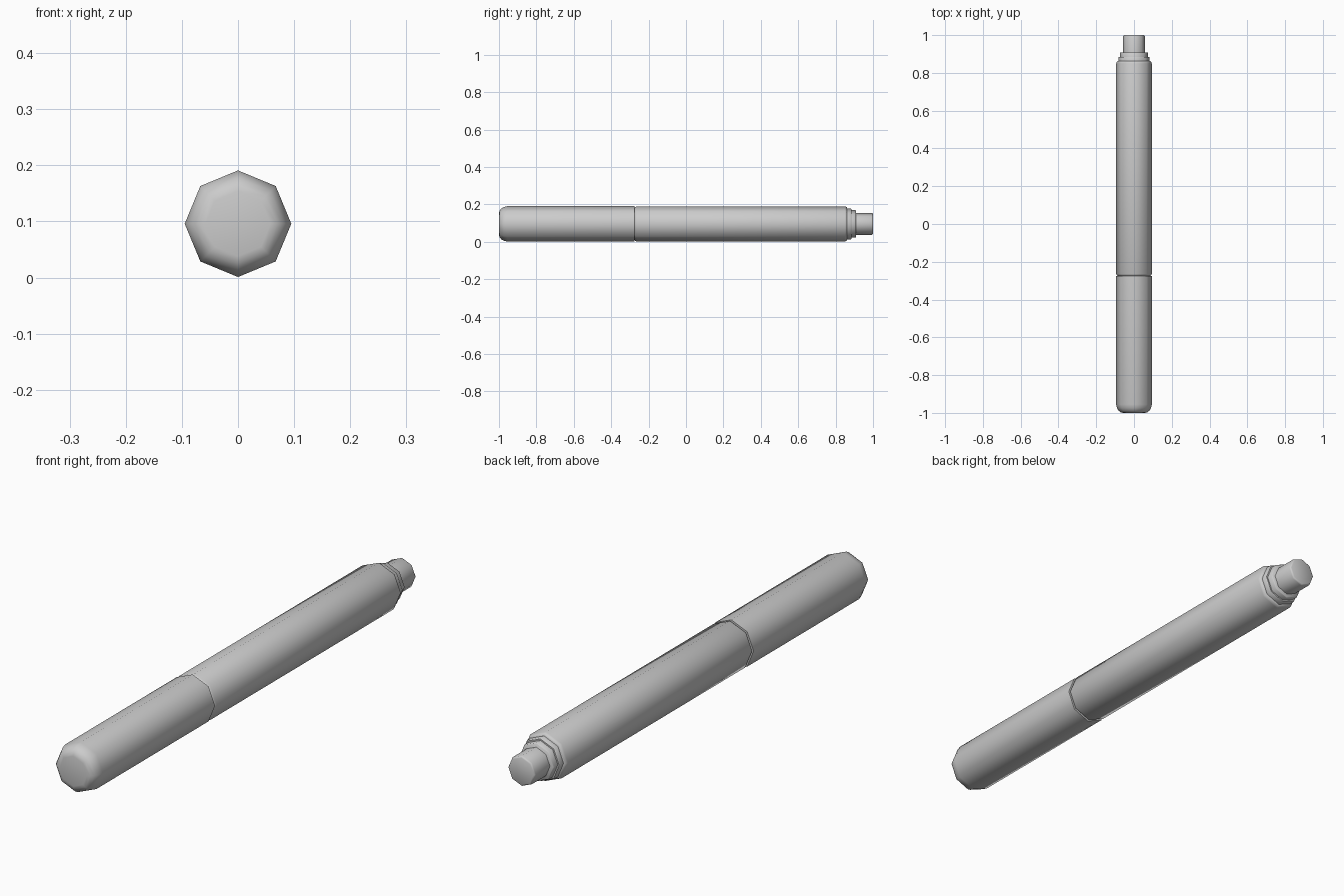
import bpy, bmesh
from math import sin, cos, pi, radians

if "Cube" in bpy.data.objects:
    bpy.data.objects.remove(bpy.data.objects["Cube"])

SIDES = 8
AXIS_Z = 0.096


def lathe(name, profile):
    """Eight-sided body around the y axis from (y, radius) points, capped at both ends."""
    bm = bmesh.new()
    rings = [[bm.verts.new((r * sin(2 * pi * i / SIDES), y, AXIS_Z + r * cos(2 * pi * i / SIDES)))
              for i in range(SIDES)] for y, r in profile]
    for a, b in zip(rings, rings[1:]):
        for i in range(SIDES):
            j = (i + 1) % SIDES
            bm.faces.new((a[i], a[j], b[j], b[i]))
    bm.faces.new(rings[0])
    bm.faces.new(rings[-1])
    bmesh.ops.recalc_face_normals(bm, faces=bm.faces)
    mesh = bpy.data.meshes.new(name)
    bm.to_mesh(mesh)
    bm.free()
    ob = bpy.data.objects.new(name, mesh)
    bpy.context.collection.objects.link(ob)
    bpy.ops.object.select_all(action='DESELECT')
    ob.select_set(True)
    bpy.context.view_layer.objects.active = ob
    bpy.ops.object.shade_smooth_by_angle(angle=radians(50))
    return ob


# Cap with a rounded closed end
lathe("cap", [(-1.0, 0.058), (-0.997, 0.070), (-0.988, 0.082), (-0.974, 0.090),
              (-0.955, 0.095), (-0.275, 0.095)])

# Barrel with softened ends
lathe("barrel", [(-0.275, 0.086), (-0.272, 0.090), (-0.264, 0.094),
                 (0.850, 0.094), (0.858, 0.091), (0.862, 0.086)])

# Two stepped collars
lathe("large_collar", [(0.850, 0.083), (0.880, 0.083), (0.884, 0.080)])
lathe("small_collar", [(0.870, 0.074), (0.906, 0.074), (0.909, 0.071)])

# End button
lathe("end_button", [(0.890, 0.058), (0.994, 0.058), (0.998, 0.056), (1.0, 0.052)])
